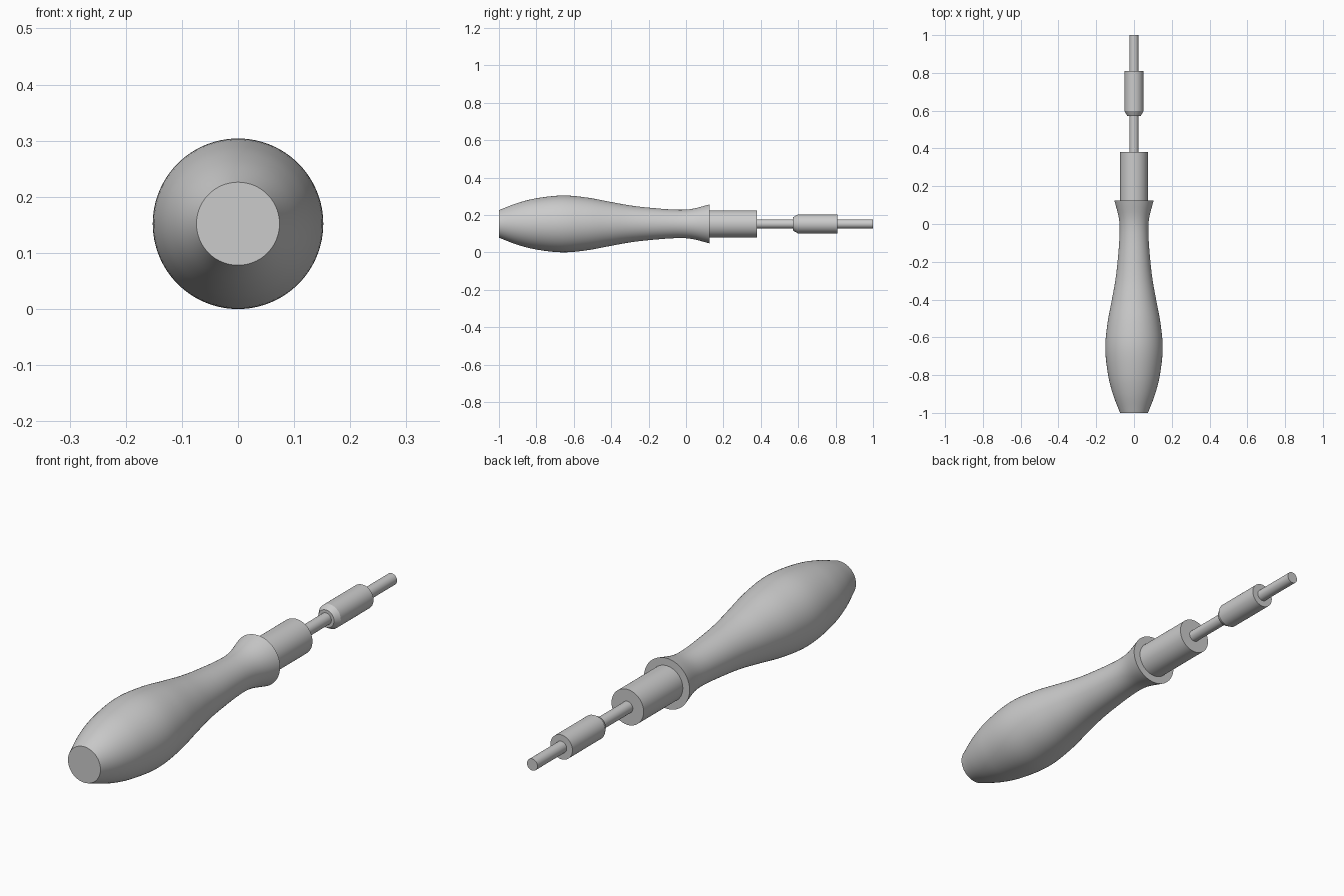
import bpy, bmesh, math

if "Cube" in bpy.data.objects:
    bpy.data.objects.remove(bpy.data.objects["Cube"])

AXIS_Z = 0.152
SEGMENTS = 96


def lathe(name, profile):
    """Closed solid of revolution about the y axis from (y, radius) pairs."""
    bm = bmesh.new()
    rings = []
    for y, r in profile:
        ring = []
        for i in range(SEGMENTS):
            a = 2 * math.pi * i / SEGMENTS
            ring.append(bm.verts.new((r * math.cos(a), y, r * math.sin(a))))
        rings.append(ring)
    for a, b in zip(rings, rings[1:]):
        for i in range(SEGMENTS):
            j = (i + 1) % SEGMENTS
            bm.faces.new((a[i], a[j], b[j], b[i]))
    bm.faces.new(rings[0])
    bm.faces.new(rings[-1])
    bmesh.ops.recalc_face_normals(bm, faces=bm.faces)
    mesh = bpy.data.meshes.new(name)
    bm.to_mesh(mesh)
    bm.free()
    obj = bpy.data.objects.new(name, mesh)
    bpy.context.collection.objects.link(obj)
    obj.location.z = AXIS_Z
    bpy.ops.object.select_all(action='DESELECT')
    obj.select_set(True)
    bpy.context.view_layer.objects.active = obj
    bpy.ops.object.shade_smooth_by_angle(angle=math.radians(25))
    return obj


def smooth_profile(points, steps=6):
    """Cubic Hermite curve through unevenly spaced (y, radius) points."""
    n = len(points)
    slopes = []
    for i in range(n):
        a, b = points[max(i - 1, 0)], points[min(i + 1, n - 1)]
        slopes.append((b[1] - a[1]) / (b[0] - a[0]))
    out = []
    for i in range(n - 1):
        (y0, r0), (y1, r1) = points[i], points[i + 1]
        h = y1 - y0
        for k in range(steps):
            t = k / steps
            r = ((2*t**3 - 3*t**2 + 1) * r0 + (t**3 - 2*t**2 + t) * h * slopes[i]
                 + (3*t**2 - 2*t**3) * r1 + (t**3 - t**2) * h * slopes[i + 1])
            out.append((y0 + h * t, r))
    return out + [points[-1]]


# Turned handle with a swelling grip and flared collar
lathe("handle", smooth_profile([
    (-1.0, 0.074), (-0.9, 0.112), (-0.8, 0.137), (-0.66, 0.152),
    (-0.53, 0.141), (-0.4, 0.117), (-0.3, 0.099), (-0.2, 0.087),
    (-0.05, 0.076), (0.03, 0.080), (0.125, 0.104)]))

# Ferrule, thin shaft and chamfered sleeve
lathe("ferrule", [(0.10, 0.073), (0.38, 0.073)])
lathe("shaft", [(0.36, 0.024), (1.0, 0.024)])
lathe("sleeve", [(0.573, 0.036), (0.597, 0.050), (0.81, 0.050)])
